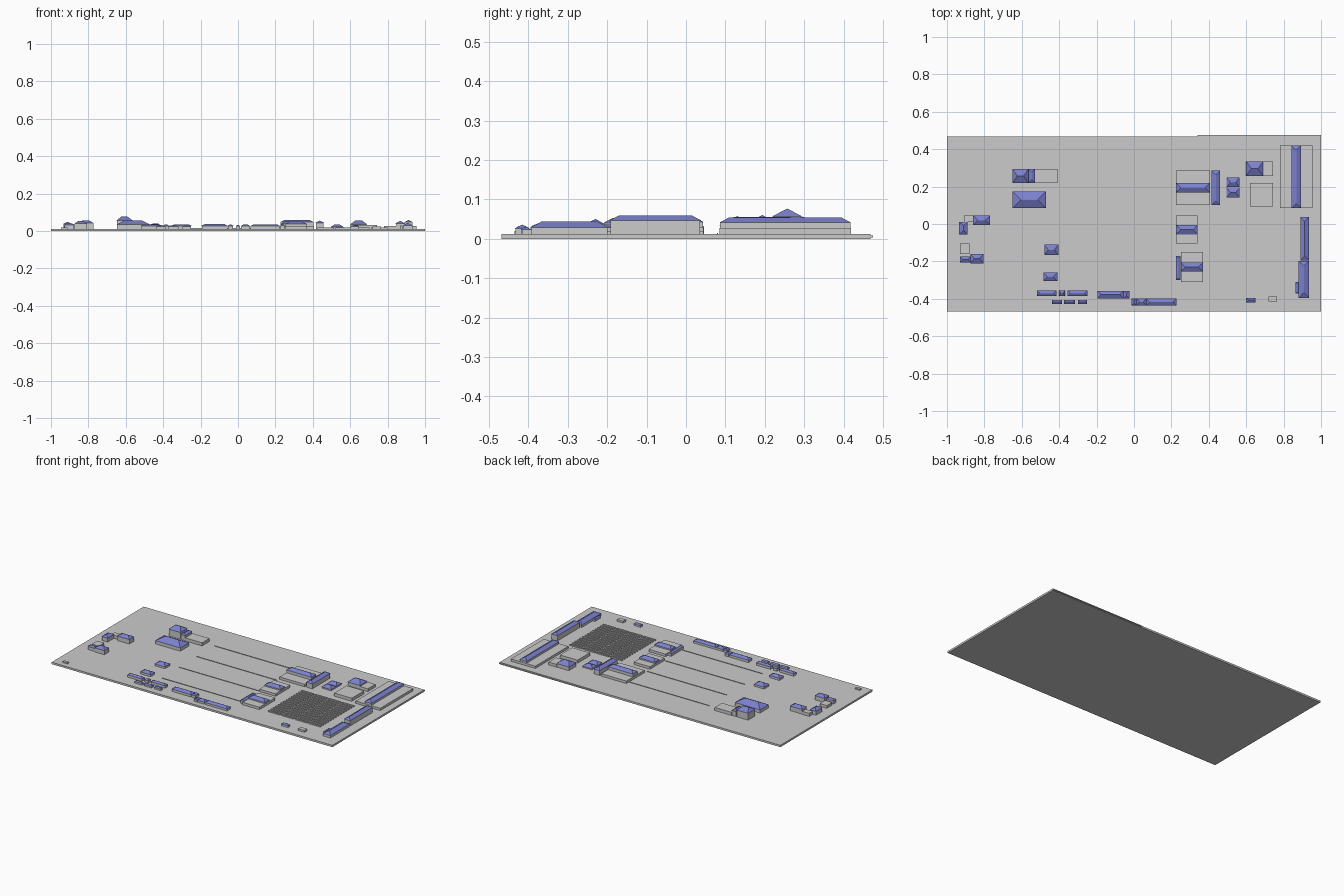
import bpy, bmesh

blue = bpy.data.materials.new("roof_blue")
blue.diffuse_color = (0.20, 0.22, 0.62, 1)
GROUND = 0.012


def box(name, x, y, w, d, top, base=GROUND):
    """Block centred on x, y with the given width and depth."""
    bm = bmesh.new()
    bmesh.ops.create_cube(bm, size=1)
    for v in bm.verts:
        v.co = (x + v.co.x * w, y + v.co.y * d, top if v.co.z > 0 else base)
    me = bpy.data.meshes.new(name)
    bm.to_mesh(me)
    bm.free()
    ob = bpy.data.objects.new(name, me)
    bpy.context.collection.objects.link(ob)
    return ob


def house(name, x, y, w, d, eave):
    """Walls plus a hip roof: a block whose top is drawn in to a ridge."""
    box(name + "_walls", x, y, w - 0.004, d - 0.004, eave)
    short = min(w, d)
    roof = box(name + "_roof", x, y, w, d, eave + short * 0.26, eave)
    roof.data.materials.append(blue)
    inset = min(short * 0.5, max(w, d) * 0.3)
    for v in roof.data.vertices:
        if v.co.z > eave + 0.001:
            sx, sy = (1 if v.co.x > x else -1), (1 if v.co.y > y else -1)
            if w >= d:
                v.co.x, v.co.y = x + sx * (w / 2 - inset), y + sy * 0.0005
            else:
                v.co.x, v.co.y = x + sx * 0.0005, y + sy * (d / 2 - inset)


def row(name, y, d, eave, spans):
    """Houses in line along a street, given as (centre x, width)."""
    for n, (x, w) in enumerate(spans, 1):
        house(f"{name}_{n}", x, y, w, d, eave)


def courtyard(name, x, y, w, d, roof_y, eave):
    """Low flat block with a taller roofed bar running across it."""
    box(name + "_podium", x, y, w, d, 0.028)
    house(name + "_bar", x, roof_y, w, 0.05, eave)


# Ground slab with its slightly uneven back edge
box("ground_slab", 0, 0, 2, 0.937, GROUND, 0)
box("ground_edge", 0.67, 0.471, 0.66, 0.008, 0.008, 0.003)

# North-west main hall, tower and flat wing
house("main_hall", -0.56, 0.13, 0.18, 0.09, 0.034)
house("tower", -0.607, 0.257, 0.085, 0.075, 0.057)
house("tower_annex", -0.547, 0.257, 0.035, 0.075, 0.045)
box("flat_wing", -0.47, 0.257, 0.12, 0.075, 0.032)

# West farmsteads: main house, side house and flat shed
house("farm_house_north", -0.815, 0.02, 0.09, 0.05, 0.042)
house("farm_side_north", -0.912, -0.022, 0.045, 0.067, 0.038)
box("farm_shed_north", -0.885, 0.028, 0.05, 0.035, 0.032)
house("farm_house_south", -0.84, -0.185, 0.07, 0.05, 0.04)
house("farm_side_south", -0.902, -0.19, 0.055, 0.03, 0.033)
box("farm_shed_south", -0.905, -0.132, 0.05, 0.055, 0.03)

# Two yard houses
house("yard_house_north", -0.442, -0.138, 0.075, 0.055, 0.025)
house("yard_house_south", -0.447, -0.282, 0.075, 0.045, 0.026)

# Street fronts along the south side
row("street_back", -0.37, 0.03, 0.028, [(-0.467, 0.105), (-0.385, 0.03), (-0.302, 0.105)])
row("street_front", -0.417, 0.022, 0.023, [(-0.412, 0.055), (-0.345, 0.06), (-0.275, 0.05)])
row("street_long", -0.377, 0.04, 0.028, [(-0.125, 0.14), (-0.04, 0.03)])
row("street_east", -0.416, 0.038, 0.026, [(0, 0.026), (0.04, 0.052), (0.146, 0.162)])
house("kiosk", 0.625, -0.407, 0.05, 0.025, 0.024)
box("flat_kiosk", 0.742, -0.402, 0.045, 0.027, 0.024)
box("corner_hut", -0.928, -0.426, 0.035, 0.018, 0.02)

# Courtyard buildings west of the market
courtyard("court_north", 0.315, 0.193, 0.18, 0.185, 0.194, 0.047)
courtyard("court_middle", 0.283, -0.03, 0.115, 0.15, -0.03, 0.037)
courtyard("court_south", 0.31, -0.23, 0.12, 0.16, -0.23, 0.037)
house("court_north_wing", 0.437, 0.193, 0.045, 0.185, 0.044)
house("court_south_wing", 0.237, -0.235, 0.025, 0.13, 0.03)

# North-east houses
row("twin_house_north", 0.223, 0.053, 0.021, [(0.53, 0.07)])
row("twin_house_south", 0.168, 0.053, 0.021, [(0.53, 0.07)])
house("corner_house", 0.645, 0.296, 0.09, 0.077, 0.036)
box("corner_house_wing", 0.717, 0.296, 0.055, 0.077, 0.03)
box("flat_hall", 0.682, 0.157, 0.125, 0.125, 0.032)

# Long eastern ranges
box("range_podium", 0.867, 0.252, 0.175, 0.335, 0.027)
house("range_north", 0.867, 0.252, 0.05, 0.335, 0.041)
house("range_middle", 0.912, -0.078, 0.045, 0.232, 0.047)
house("range_south", 0.908, -0.296, 0.055, 0.198, 0.029)
house("range_annex", 0.873, -0.34, 0.017, 0.062, 0.026)

# Market field: rows of narrow stalls in four columns
for c in range(4):
    for r in range(14):
        box(f"stall_{c + 1}_{r + 1}", 0.468 + c * 0.096, 0.04 - r * 0.026,
            0.086, 0.01, 0.019)

# Low kerbs dividing the open lots
for n in range(4):
    box(f"lot_kerb_{n + 1}", -0.065, 0.26 - n * 0.18, 0.57, 0.002, 0.015)
